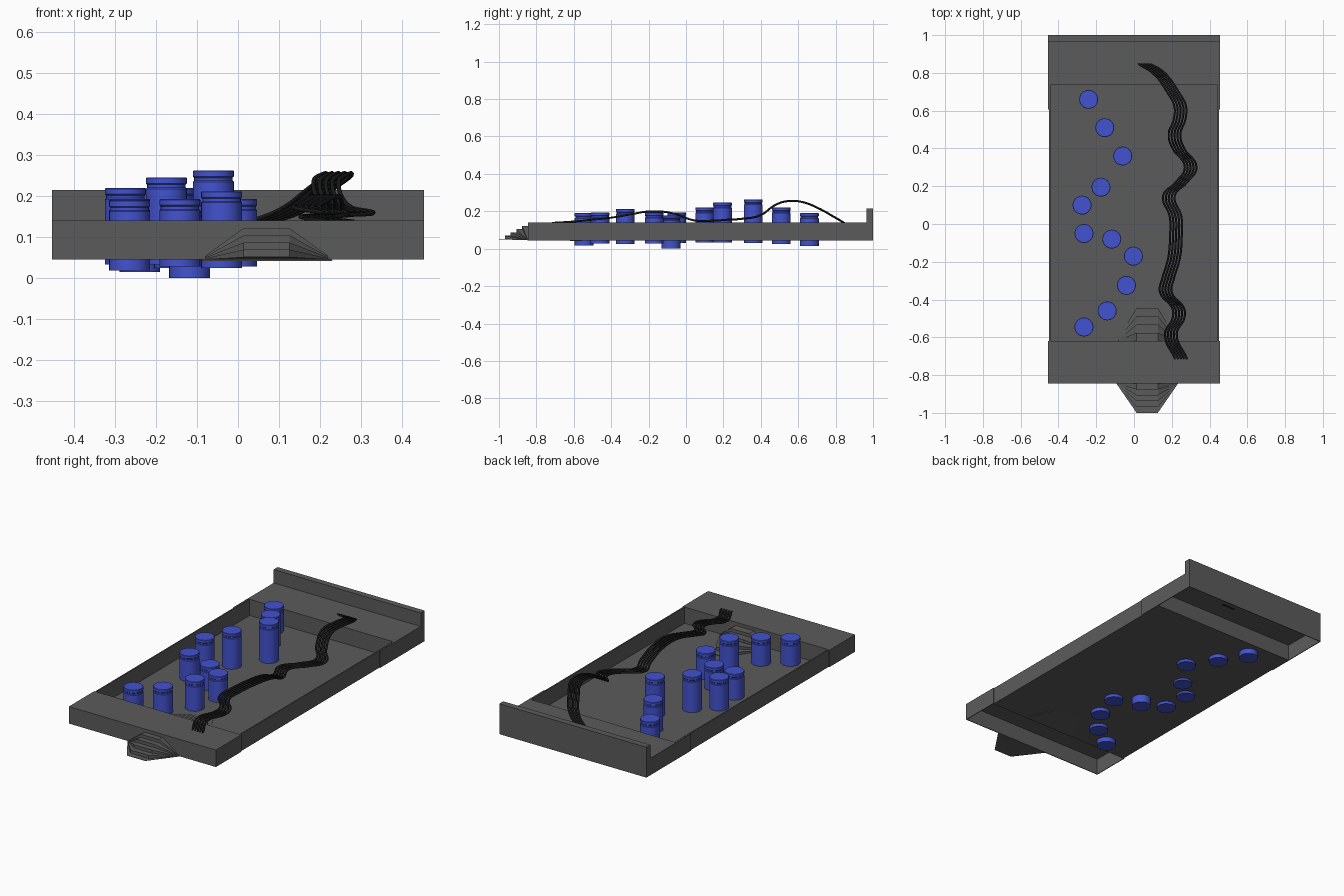
import bpy, bmesh, math

if "Cube" in bpy.data.objects:
    bpy.data.objects.remove(bpy.data.objects["Cube"])


def material(name, rgb):
    m = bpy.data.materials.new(name)
    m.diffuse_color = (*rgb, 1)
    m.use_nodes = True
    m.node_tree.nodes["Principled BSDF"].inputs["Base Color"].default_value = m.diffuse_color
    return m


GREY = material("dark_grey", (0.105, 0.105, 0.105))
BLUE = material("blue", (0.055, 0.085, 0.62))
BLACK = material("black", (0.01, 0.01, 0.01))


def finish(name, bm, mat):
    bmesh.ops.recalc_face_normals(bm, faces=bm.faces)
    me = bpy.data.meshes.new(name)
    bm.to_mesh(me)
    bm.free()
    me.materials.append(mat)
    ob = bpy.data.objects.new(name, me)
    bpy.context.collection.objects.link(ob)
    return ob


def box(name, x0, x1, y0, y1, z0, z1, mat=GREY):
    bm = bmesh.new()
    bmesh.ops.create_cube(bm, size=1)
    for v in bm.verts:
        v.co = (x0 + (v.co.x + .5) * (x1 - x0), y0 + (v.co.y + .5) * (y1 - y0),
                z0 + (v.co.z + .5) * (z1 - z0))
    return finish(name, bm, mat)


# Pool shell: hollow decks, thin skirts and a low basin between them
W, TOP, LOW = 0.455, 0.14, 0.045
FRONT, BASIN_F, BASIN_B, BACK = -0.845, -0.62, 0.735, 1.0
T = 0.004
box("front_deck", -W, W, FRONT, BASIN_F, TOP - T, TOP)
box("back_deck", -W, W, BASIN_B, BACK, TOP - T, TOP)
box("back_wall", -W, W, 0.965, BACK, TOP - T, 0.215)
box("front_skirt", -W, W, FRONT, FRONT + T, LOW, TOP)
box("back_skirt", -W, W, BACK - T, BACK, LOW, TOP)
box("basin_front_wall", -W, W, BASIN_F - T, BASIN_F, LOW, TOP)
box("basin_back_wall", -W, W, BASIN_B, BASIN_B + T, LOW, TOP)
box("basin_floor", -0.448, 0.448, BASIN_F, BASIN_B, LOW, LOW + T)
for side, s in (("left", -1), ("right", 1)):
    a, b = sorted((s * 0.443, s * 0.45))
    box(side + "_basin_wall", a, b, BASIN_F, BASIN_B, LOW, TOP)
    for end, y0, y1 in (("front", FRONT, BASIN_F), ("back", BASIN_B - 0.13, BACK)):
        a, b = sorted((s * (W - T), s * W))
        box(f"{side}_{end}_skirt", a, b, y0, y1, LOW, TOP)


# Flared steps: straight treads in the middle, sides fanning to one low corner
def steps(name, y_wall, y_end, low):
    n, cx = 5, 0.07
    profile = [(y_wall, 0.122)]
    for i in range(n):
        y = y_wall + (y_end - y_wall) * (i + 1) / n
        z = 0.122 - i * 0.0175
        profile += [(y, z), (y, z - 0.0175 if i < n - 1 else low + 0.005)]
    profile.append((y_wall, low))
    bm = bmesh.new()
    rows, pins = [], []
    for s in (-1, 1):
        rows.append([bm.verts.new((cx + s * 0.056, y, z)) for y, z in profile])
        pins.append(bm.verts.new((cx + s * 0.163, y_wall, low)))
    for i in range(len(profile) - 1):
        bm.faces.new((rows[0][i], rows[0][i + 1], rows[1][i + 1], rows[1][i]))
        for row, pin in zip(rows, pins):
            bm.faces.new((row[i], row[i + 1], pin))
    # back against the wall
    for row, pin in zip(rows, pins):
        bm.faces.new((row[-1], row[0], pin))
    bm.faces.new((rows[0][-1], rows[0][0], rows[1][0], rows[1][-1]))
    return finish(name, bm, GREY)


steps("outer_steps", FRONT, -1.0, LOW)
steps("inner_steps", BASIN_F, -0.4, 0.041)


# Blue barrels with a grooved cap
def barrel(name, x, y, z0, z1, n=32):
    prof = [(0.05, z0), (0.05, z1 - 0.028), (0.047, z1 - 0.025),
            (0.047, z1 - 0.018), (0.05, z1 - 0.015), (0.05, z1 - 0.002), (0.048, z1)]
    bm = bmesh.new()
    rings = [[bm.verts.new((x + r * math.cos(k * math.tau / n),
                            y + r * math.sin(k * math.tau / n), z)) for k in range(n)]
             for r, z in prof]
    for a, b in zip(rings, rings[1:]):
        for k in range(n):
            j = (k + 1) % n
            bm.faces.new((a[k], a[j], b[j], b[k]))
    bm.faces.new(rings[0])
    bm.faces.new(rings[-1])
    for f in bm.faces:
        f.smooth = len(f.verts) == 4
    ob = finish(name, bm, BLUE)
    ob.data.set_sharp_from_angle(angle=math.radians(30))


BARRELS = [(-.24, .66, .015, .19), (-.155, .51, .025, .22), (-.06, .36, .03, .263),
           (-.175, .195, .033, .246), (-.275, .10, .033, .22), (-.265, -.05, .03, .193),
           (-.118, -.08, .0, .178), (-.003, -.17, .028, .193), (-.04, -.325, .025, .212),
           (-.142, -.46, .028, .193), (-.265, -.545, .018, .19)]
for i, b in enumerate(BARRELS):
    barrel(f"barrel_{i + 1}", *b)

# Bundle of five wavy ropes lying side by side
PATH = [(.05, .85, .135), (.13, .8, .165), (.205, .7, .22), (.245, .62, .25), (.24, .55, .255),
        (.215, .48, .235), (.235, .4, .18), (.3, .3, .16), (.25, .22, .155), (.185, .15, .15),
        (.22, .04, .152), (.222, -.06, .187), (.212, -.18, .2), (.18, -.29, .185),
        (.168, -.36, .172), (.235, -.45, .16), (.235, -.5, .155), (.195, -.58, .147),
        (.25, -.715, .138)]
cu = bpy.data.curves.new("ropes", "CURVE")
cu.dimensions = "3D"
cu.bevel_depth = 0.0055
cu.bevel_resolution = 1
cu.resolution_u = 6
cu.use_fill_caps = True
cu.materials.append(BLACK)
for i in range(5):
    sp = cu.splines.new("BEZIER")
    sp.bezier_points.add(len(PATH) - 1)
    for p, (x, y, z) in zip(sp.bezier_points, PATH):
        p.co = (x + (i - 2) * 0.0155, y, z)
        p.handle_left_type = p.handle_right_type = "AUTO"
ropes = bpy.data.objects.new("ropes", cu)
bpy.context.collection.objects.link(ropes)
bpy.context.view_layer.objects.active = ropes
ropes.select_set(True)
bpy.context.view_layer.update()
bpy.ops.object.convert(target="MESH")
